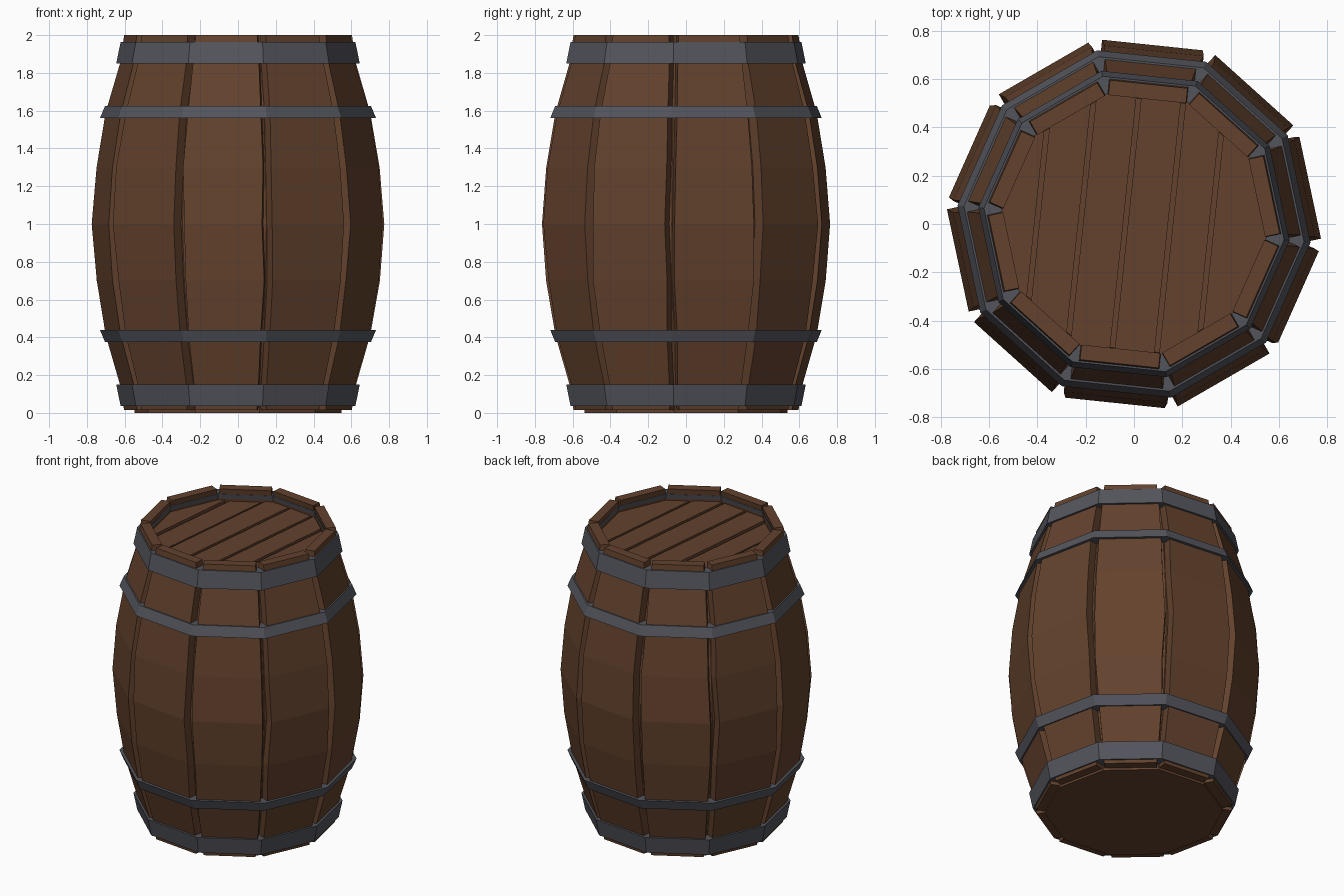
import bpy, bmesh, math, random
from mathutils import Vector

if "Cube" in bpy.data.objects:
    bpy.data.objects.remove(bpy.data.objects["Cube"])

random.seed(4)
SIDES = 10
STEP = 2 * math.pi / SIDES
CORNER = math.radians(-6)      # direction of one hoop corner


def material(name, rgb):
    m = bpy.data.materials.new(name)
    m.diffuse_color = (*rgb, 1)
    m.use_nodes = True
    m.node_tree.nodes["Principled BSDF"].inputs["Base Color"].default_value = m.diffuse_color
    return m


WOOD = material("brown wood", (0.125, 0.054, 0.026))
IRON = material("dark iron", (0.088, 0.091, 0.108))


def finish(bm, name, mat):
    bmesh.ops.recalc_face_normals(bm, faces=bm.faces)
    me = bpy.data.meshes.new(name)
    bm.to_mesh(me)
    bm.free()
    me.materials.append(mat)
    ob = bpy.data.objects.new(name, me)
    bpy.context.collection.objects.link(ob)
    return ob


def ring(bm, r, z):
    return [bm.verts.new((r * math.cos(CORNER + i * STEP),
                          r * math.sin(CORNER + i * STEP), z)) for i in range(SIDES)]


def bridge(bm, a, b):
    n = len(a)
    for i in range(n):
        j = (i + 1) % n
        bm.faces.new((a[i], a[j], b[j], b[i]))


def prism(bm, profile):
    """Closed ten-sided solid through (radius, z) levels."""
    rings = [ring(bm, r, z) for r, z in profile]
    for a, b in zip(rings, rings[1:]):
        bridge(bm, a, b)
    bm.faces.new(rings[0])
    bm.faces.new(rings[-1])


# Staves: z, outer distance, half width
LEVELS = [(0.015, 0.582, 0.162), (0.15, 0.602, 0.174), (0.41, 0.675, 0.193),
          (0.70, 0.722, 0.208), (1.0, 0.745, 0.215), (1.30, 0.722, 0.208),
          (1.59, 0.675, 0.193), (1.85, 0.602, 0.174), (2.0, 0.582, 0.162)]
THICK = 0.062

for k in range(SIDES):
    ang = CORNER + (k + 0.5) * STEP
    out = Vector((math.cos(ang), math.sin(ang), 0))
    side = Vector((-math.sin(ang), math.cos(ang), 0))
    bm = bmesh.new()
    sections = []
    for i, (z, d, w) in enumerate(LEVELS):
        rough = 0.010 if 2 < i < 6 else 0.003   # worn, uneven edges
        wl = w + random.uniform(-rough, rough)
        wr = w + random.uniform(-rough, rough)
        up = Vector((0, 0, z))
        sections.append([bm.verts.new(out * a + side * b + up) for a, b in
                         ((d, -wl), (d, wr), (d - THICK, wr), (d - THICK, -wl))])
    for a, b in zip(sections, sections[1:]):
        bridge(bm, a, b)
    bm.faces.new(sections[0])
    bm.faces.new(sections[-1])
    finish(bm, f"stave_{k + 1}", WOOD)

# Inner body closing the gaps between the staves, and the bottom board
bm = bmesh.new()
prism(bm, [((d - THICK + 0.004) / math.cos(STEP / 2), z)
           for z, d, w in LEVELS[1:-1]] + [(0.545, 1.88)])
finish(bm, "inner_body", WOOD)
bm = bmesh.new()
prism(bm, [(0.55, 0.0), (0.55, 0.16)])
finish(bm, "bottom_board", WOOD)

# Lid planks: slices of a ten-sided board
across = Vector((math.cos(CORNER), math.sin(CORNER), 0))
cuts = [-0.7, -0.40, -0.22, -0.035, 0.15, 0.32, 0.7]
GAP = 0.010
for k, (lo, hi) in enumerate(zip(cuts, cuts[1:])):
    bm = bmesh.new()
    prism(bm, [(0.552, 1.86), (0.552, 1.92 + random.uniform(-0.004, 0.004))])
    for pos, sign in ((lo + GAP, -1), (hi - GAP, 1)):
        geom = bm.verts[:] + bm.edges[:] + bm.faces[:]
        res = bmesh.ops.bisect_plane(bm, geom=geom, plane_co=across * pos,
                                     plane_no=across * sign, clear_outer=True)
        edges = [e for e in res["geom_cut"] if isinstance(e, bmesh.types.BMEdge)]
        if edges:
            bmesh.ops.holes_fill(bm, edges=edges, sides=0)
    finish(bm, f"lid_plank_{k + 1}", WOOD)


# Hoops: (z, radius) at the narrow and wide edge, mirrored top to bottom
def hoop(name, z0, r0, z1, r1, depth=0.075):
    bm = bmesh.new()
    rings = [ring(bm, r, z) for r, z in
             ((r0, z0), (r1, z1), (r1 - depth, z1), (r0 - depth, z0))]
    for i in range(4):
        bridge(bm, rings[i], rings[(i + 1) % 4])
    finish(bm, name, IRON)


for label, flip in (("lower", False), ("upper", True)):
    fz = (lambda z: 2.0 - z) if flip else (lambda z: z)
    hoop(label + "_end_hoop", fz(0.037), 0.625, fz(0.15), 0.648)
    hoop(label + "_middle_hoop", fz(0.375), 0.708, fz(0.44), 0.735)
